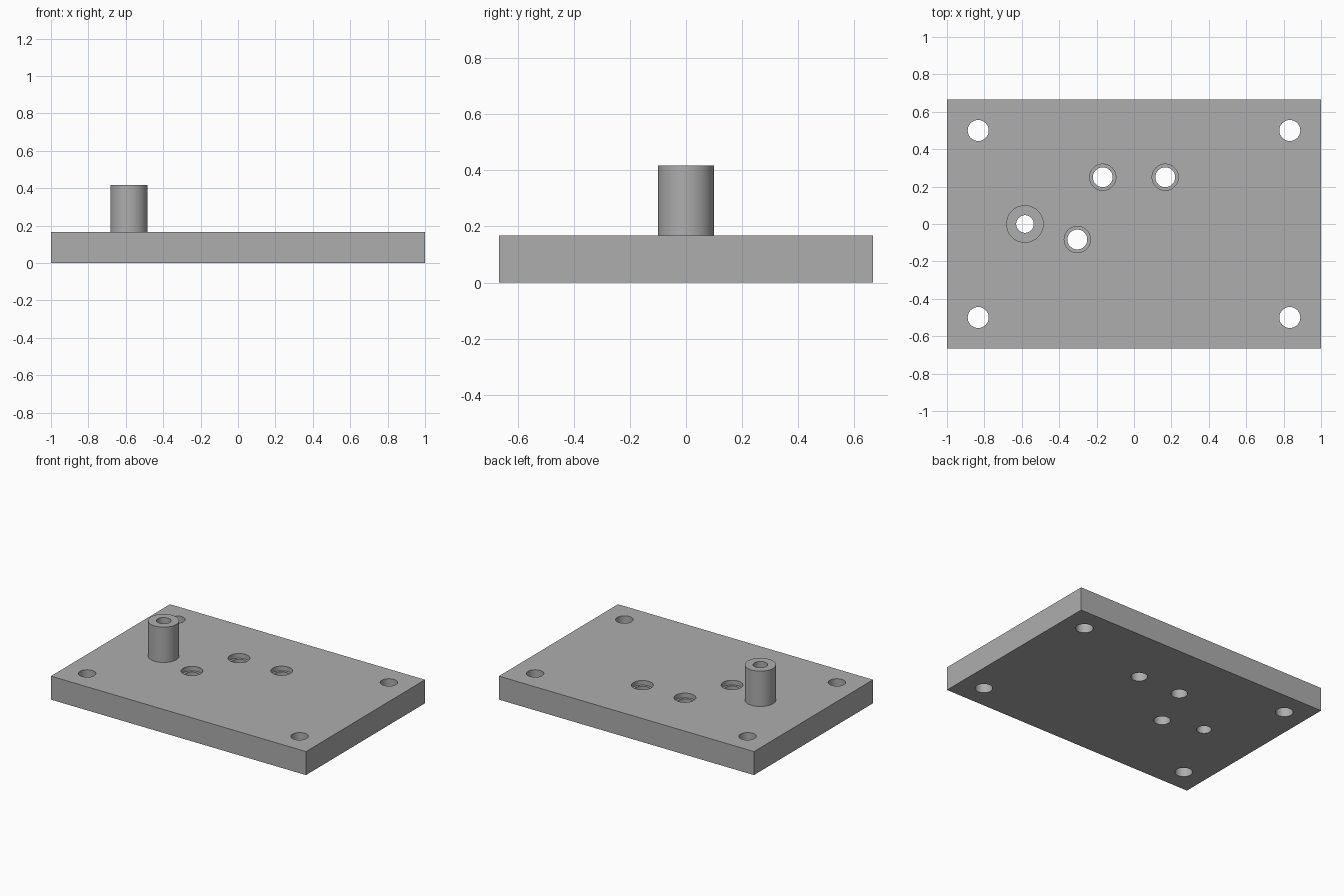
import bpy

if "Cube" in bpy.data.objects:
    bpy.data.objects.remove(bpy.data.objects["Cube"])

LENGTH, WIDTH, THICK = 2.0, 4 / 3, 1 / 6
BOSS_X, BOSS_R, BOSS_TOP = -0.583, 0.1, 0.417
SINK_DEPTH = 0.033

metal = bpy.data.materials.new("grey metal")
metal.use_nodes = True
grey = (0.42, 0.42, 0.42, 1)
metal.diffuse_color = grey
metal.node_tree.nodes["Principled BSDF"].inputs["Base Color"].default_value = grey


def cylinder(name, x, y, radius, bottom, top):
    bpy.ops.mesh.primitive_cylinder_add(
        vertices=64, radius=radius, depth=top - bottom,
        location=(x, y, (bottom + top) / 2))
    obj = bpy.context.object
    obj.name = name
    return obj


def drill(part, x, y, radius, bottom=-0.1, top=0.6):
    """Cut a round hole in a part and discard the cutter."""
    cutter = cylinder("drill_cutter", x, y, radius, bottom, top)
    cutter.hide_render = True
    mod = part.modifiers.new("hole", "BOOLEAN")
    mod.operation = "DIFFERENCE"
    mod.solver = "EXACT"
    mod.object = cutter
    bpy.context.view_layer.objects.active = part
    bpy.ops.object.modifier_apply(modifier=mod.name)
    bpy.data.objects.remove(cutter)


def finish(part):
    part.data.materials.clear()
    part.data.materials.append(metal)
    bpy.ops.object.select_all(action="DESELECT")
    part.select_set(True)
    bpy.context.view_layer.objects.active = part
    bpy.ops.object.shade_smooth_by_angle()


# Base plate
bpy.ops.mesh.primitive_cube_add(size=1, location=(0, 0, THICK / 2))
plate = bpy.context.object
plate.name = "base_plate"
plate.scale = (LENGTH, WIDTH, THICK)
bpy.ops.object.transform_apply(location=False, rotation=False, scale=True)

# Corner mounting holes
for x in (-0.833, 0.833):
    for y in (-0.5, 0.5):
        drill(plate, x, y, 0.056)

# Counterbored holes
for x, y in ((-0.167, 0.25), (0.167, 0.25), (-0.303, -0.083)):
    drill(plate, x, y, 0.053)
    drill(plate, x, y, 0.07, bottom=THICK - SINK_DEPTH)

# Hollow boss, with its bore running on through the plate
boss = cylinder("hollow_boss", BOSS_X, 0, BOSS_R, THICK, BOSS_TOP)
for part in (plate, boss):
    drill(part, BOSS_X, 0, 0.047)
    finish(part)
